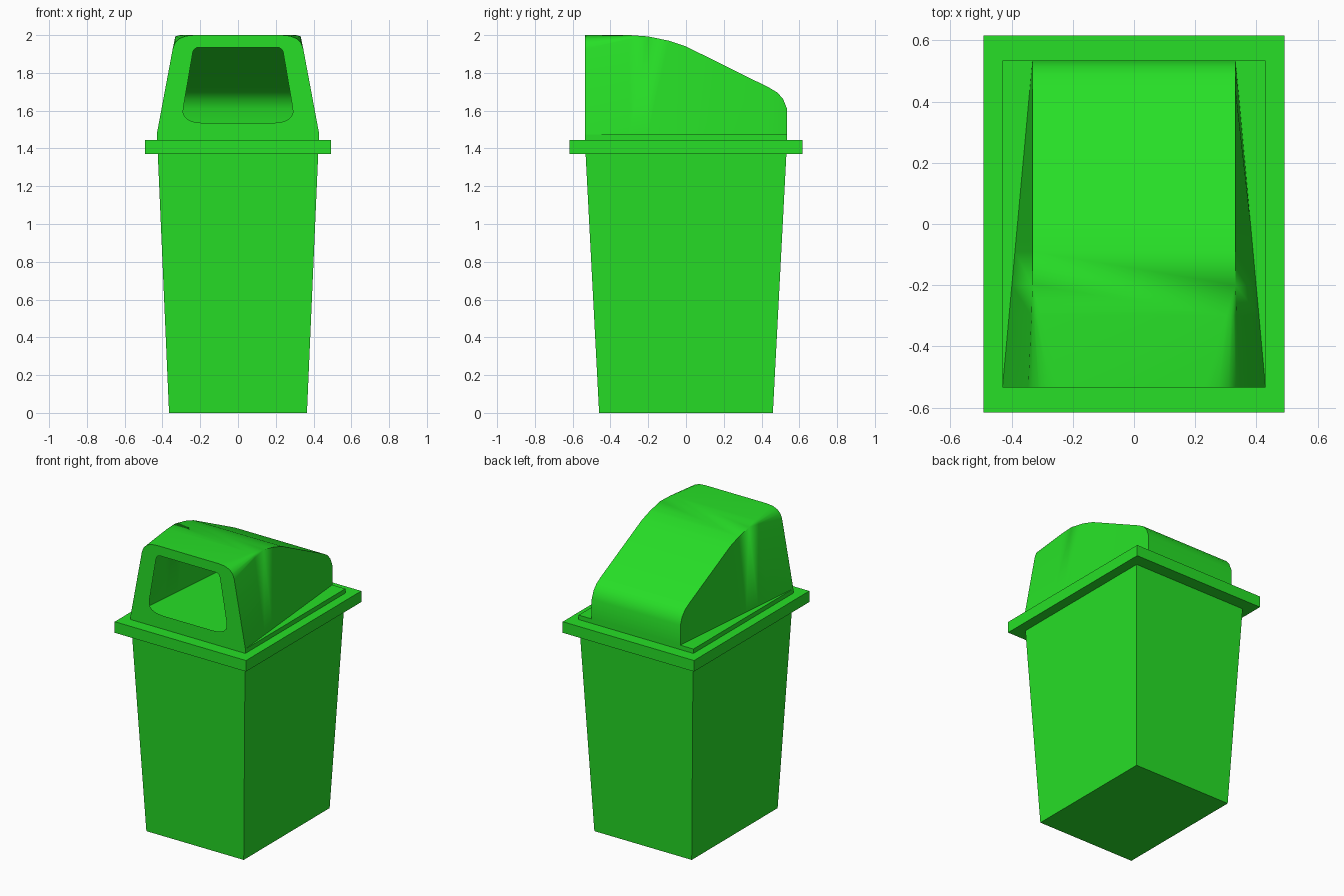
import bpy, bmesh

cube = bpy.data.objects.get("Cube")
if cube:
    bpy.data.objects.remove(cube, do_unlink=True)

COLOR = (0.02, 0.74, 0.02, 1)
green = bpy.data.materials.new("bin green")
green.use_nodes = True
green.diffuse_color = COLOR
green.node_tree.nodes["Principled BSDF"].inputs["Base Color"].default_value = COLOR


def finish(name, bm, smooth=False):
    mesh = bpy.data.meshes.new(name)
    bm.to_mesh(mesh)
    bm.free()
    mesh.materials.append(green)
    obj = bpy.data.objects.new(name, mesh)
    bpy.context.collection.objects.link(obj)
    if smooth:
        bpy.ops.object.select_all(action='DESELECT')
        obj.select_set(True)
        bpy.context.view_layer.objects.active = obj
        bpy.ops.object.shade_smooth_by_angle(angle=0.5)
    return obj


def tapered_box(name, low, high, z0, z1):
    """Box with half sizes low at z0 and high at z1."""
    bm = bmesh.new()
    bmesh.ops.create_cube(bm, size=2)
    for v in bm.verts:
        size, z = (high, z1) if v.co.z > 0 else (low, z0)
        v.co = (v.co.x * size[0], v.co.y * size[1], z)
    return finish(name, bm)


# Container, overhanging rim and the raised step of the lid
tapered_box("bin_body", (0.365, 0.46), (0.425, 0.532), 0, 1.38)
tapered_box("lid_rim", (0.492, 0.617), (0.492, 0.617), 1.37, 1.445)
BASE, FRONT, BACK, TOP_HALF = 1.475, -0.535, 0.535, 0.332
tapered_box("lid_step", (0.43, BACK), (0.43, BACK), 1.44, BASE)


def bend(a, corner, b, steps=4):
    """Rounded corner from a to b."""
    pts = []
    for i in range(steps + 1):
        t = i / steps
        pts.append(tuple((1 - t) ** 2 * p + 2 * t * (1 - t) * c + t * t * q
                         for p, c, q in zip(a, corner, b)))
    return pts


def toward(a, b, dist):
    length = ((b[0] - a[0]) ** 2 + (b[1] - a[1]) ** 2) ** 0.5
    return tuple(p + (q - p) * dist / length for p, q in zip(a, b))


def mirrored(half):
    return half + [(-x, z) for x, z in reversed(half)]


def hood_section(y, top):
    """Half section from the base up to the top; corners soften toward the front."""
    foot = (0.43 - 0.098 * (y - FRONT) / (BACK - FRONT), BASE)
    corner = (TOP_HALF, top)
    soft = max(0, (-0.2 - y) / (-0.2 - FRONT))
    arc = bend(toward(corner, foot, 0.075 * soft), corner,
               toward(corner, (0, top), 0.1 * soft))
    return mirrored([foot] + arc)


# Hood shell lofted along its side profile
profile = [(FRONT, 2.0), (-0.3, 2.0), (-0.2, 1.993), (-0.09, 1.97), (0, 1.94),
           (0.44, 1.722), (0.485, 1.695), (0.515, 1.66), (BACK, 1.61)]
bm = bmesh.new()
rings = [[bm.verts.new((x, y, z)) for x, z in hood_section(y, top)]
         for y, top in profile]
for a, b in zip(rings, rings[1:]):
    for i in range(len(a) - 1):
        bm.faces.new((a[i], a[i + 1], b[i + 1], b[i]))
bm.faces.new(rings[-1])
bmesh.ops.remove_doubles(bm, verts=bm.verts, dist=0.0005)
bmesh.ops.dissolve_degenerate(bm, dist=0.0005, edges=bm.edges)
bmesh.ops.recalc_face_normals(bm, faces=bm.faces)
finish("hood_shell", bm, smooth=True)

# Front panel with the rounded opening
low, high = (0.303, 1.535), (0.235, 1.935)
opening = mirrored(bend((0.18, 1.535), low, toward(low, high, 0.08), 6)
                   + bend(toward(high, low, 0.03), high, (0.205, 1.935)))
bm = bmesh.new()
edges = []
for loop in (hood_section(FRONT, 2.0), opening):
    verts = [bm.verts.new((x, FRONT, z)) for x, z in loop]
    edges += [bm.edges.new((v, verts[i - 1])) for i, v in enumerate(verts)]
bmesh.ops.triangle_fill(bm, edges=edges, use_beauty=True)
for f in bm.faces:
    f.normal_update()
    if f.normal.y > 0:
        f.normal_flip()
finish("hood_front", bm)
